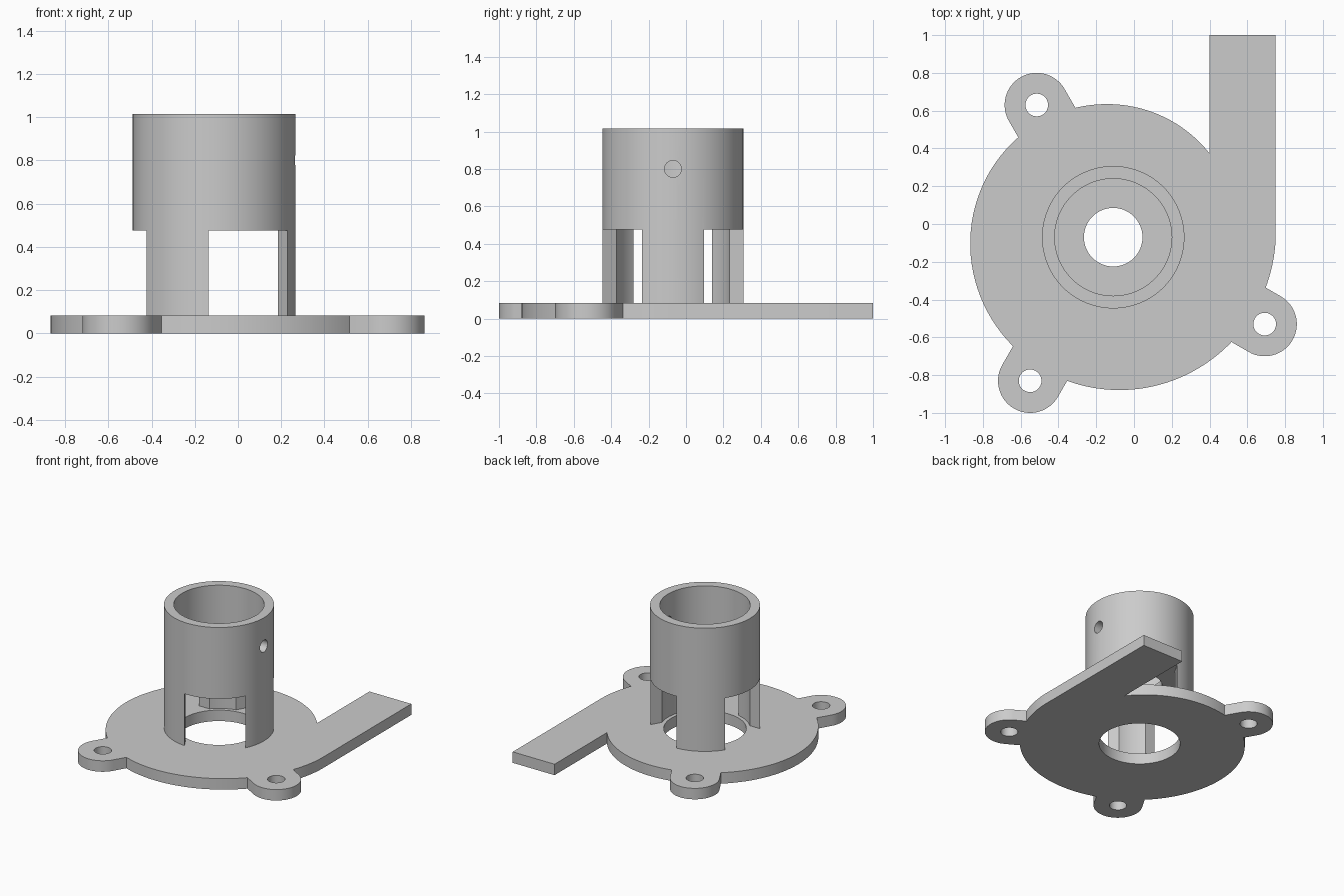
import bpy, bmesh, math
from mathutils import Vector, Matrix

cube = bpy.data.objects.get("Cube")
if cube:
    bpy.data.objects.remove(cube, do_unlink=True)

CX, CY = -0.11, -0.07          # axis of the tube and the spiral housing
BASE, TOP = 0.083, 1.015       # plate thickness, tube rim height
WINDOW_TOP = 0.475

grey = bpy.data.materials.new("plain grey")
grey.use_nodes = True
color = (0.6, 0.6, 0.6, 1)
grey.diffuse_color = color
grey.node_tree.nodes["Principled BSDF"].inputs["Base Color"].default_value = color


def make_object(name, bm):
    bmesh.ops.recalc_face_normals(bm, faces=bm.faces)
    mesh = bpy.data.meshes.new(name)
    bm.to_mesh(mesh)
    bm.free()
    mesh.materials.append(grey)
    obj = bpy.data.objects.new(name, mesh)
    bpy.context.collection.objects.link(obj)
    return obj


def prism(name, outline, z0, z1):
    bm = bmesh.new()
    face = bm.faces.new([bm.verts.new((x, y, z0)) for x, y in outline])
    top = bmesh.ops.extrude_face_region(bm, geom=[face])["geom"]
    verts = [v for v in top if isinstance(v, bmesh.types.BMVert)]
    bmesh.ops.translate(bm, verts=verts, vec=(0, 0, z1 - z0))
    return make_object(name, bm)


def arc(cx, cy, r, start, end, steps):
    angles = [math.radians(start + (end - start) * i / steps) for i in range(steps + 1)]
    return [(cx + r * math.cos(a), cy + r * math.sin(a)) for a in angles]


def circle(cx, cy, r, steps=64):
    return arc(cx, cy, r, 0, 360, steps)[:-1]


def combine(target, tool, operation):
    mod = target.modifiers.new(operation.lower(), "BOOLEAN")
    mod.operation, mod.solver, mod.object = operation, "EXACT", tool
    bpy.ops.object.select_all(action="DESELECT")
    bpy.context.view_layer.objects.active = target
    target.select_set(True)
    bpy.ops.object.modifier_apply(modifier=mod.name)
    bpy.data.objects.remove(tool, do_unlink=True)


# Spiral housing plate that runs out into a straight outlet arm
outline = []
for i in range(97):
    deg = 41 + (360 - 41) * i / 96
    r = 0.652 + 0.00058 * deg
    a = math.radians(deg)
    outline.append((CX + r * math.cos(a), CY + r * math.sin(a)))
outline[0] = (0.4, outline[0][1])
outline[-1] = (0.75, CY)
outline += [(0.75, 1), (0.4, 1)]
plate = prism("base_plate", outline, 0, BASE)

# Mounting lugs: rounded ends pointing outward, each with a screw hole
lugs = [(-0.515, 0.63, 120), (-0.55, -0.83, 240), (0.692, -0.53, 330)]
for x, y, deg in lugs:
    a = math.radians(deg)
    shape = arc(x, y, 0.17, deg - 90, deg + 90, 32)
    back = Vector((math.cos(a), math.sin(a))) * -0.35
    shape += [tuple(Vector(shape[-1]) + back), tuple(Vector(shape[0]) + back)]
    combine(plate, prism("lug", shape, 0, BASE), "UNION")
for x, y, deg in lugs:
    combine(plate, prism("lug_hole", circle(x, y, 0.06, 40), -0.1, 0.2), "DIFFERENCE")
combine(plate, prism("inlet_hole", circle(CX, CY, 0.283), -0.1, 0.2), "DIFFERENCE")

# Holder tube: cup with a pierced floor, standing on three legs
tube = prism("holder_tube", circle(CX, CY, 0.377, 96), BASE - 0.02, TOP)
for r, z0, z1 in [(0.31, WINDOW_TOP + 0.065, 1.2), (0.31, 0, WINDOW_TOP), (0.155, 0.3, 0.8)]:
    combine(tube, prism("bore", circle(CX, CY, r, 96), z0, z1), "DIFFERENCE")

# Windows between the legs
for deg in (60, 180, 300):
    a = math.radians(deg)
    along = Vector((math.cos(a), math.sin(a)))
    side = Vector((-along.y, along.x)) * 0.21
    mid = Vector((CX, CY))
    near, far = mid + along * 0.15, mid + along * 0.6
    box = [tuple(p) for p in (near - side, far - side, far + side, near + side)]
    combine(tube, prism("window", box, 0, WINDOW_TOP), "DIFFERENCE")

# Clamping screw hole through the left wall
bm = bmesh.new()
bmesh.ops.create_cone(bm, cap_ends=True, segments=32, radius1=0.045, radius2=0.045, depth=0.3,
                      matrix=Matrix.Translation((CX + 0.34, CY, 0.8)) @ Matrix.Rotation(math.pi / 2, 4, "Y"))
combine(tube, make_object("screw_hole", bm), "DIFFERENCE")

# Smooth walls with crisp edges
for obj in (plate, tube):
    bpy.ops.object.select_all(action="DESELECT")
    obj.select_set(True)
    bpy.context.view_layer.objects.active = obj
    bpy.ops.object.shade_smooth_by_angle(angle=math.radians(30))
